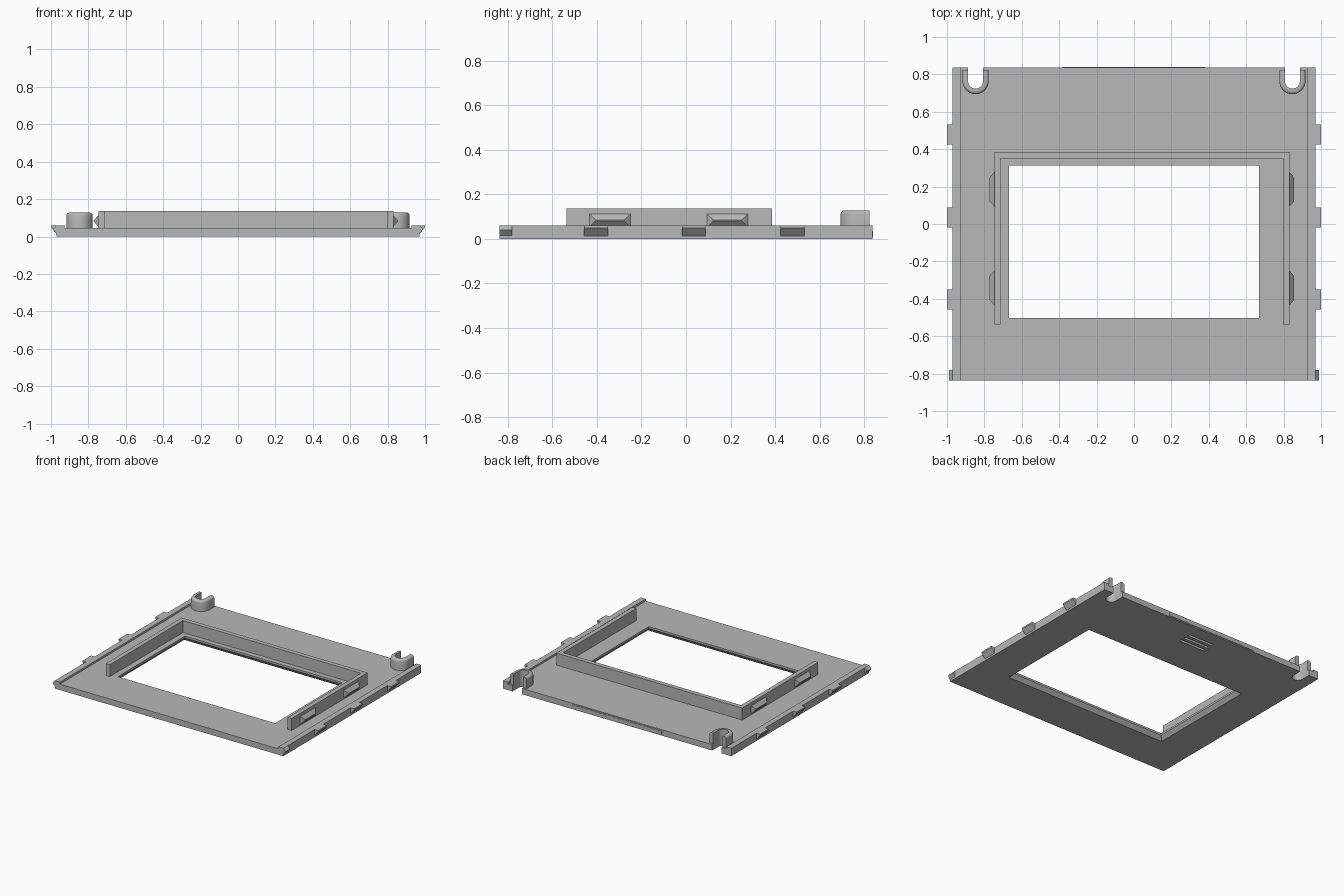
import bpy, bmesh, math
from mathutils import Vector

cube = bpy.data.objects.get("Cube")
if cube:
    bpy.data.objects.remove(cube, do_unlink=True)

grey = bpy.data.materials.new("light_grey_plastic")
grey.use_nodes = True
colour = (0.48, 0.48, 0.48, 1)
grey.diffuse_color = colour
grey.node_tree.nodes["Principled BSDF"].inputs["Base Color"].default_value = colour

HALF_X, HALF_Y = 0.97, 0.836
TOP = 0.045          # plate top
RAIL_TOP = 0.06
HOOK_X, HOOK_Y = 0.847, 0.764


def finish(name, bm):
    bmesh.ops.recalc_face_normals(bm, faces=bm.faces)
    mesh = bpy.data.meshes.new(name)
    bm.to_mesh(mesh)
    bm.free()
    mesh.materials.append(grey)
    ob = bpy.data.objects.new(name, mesh)
    bpy.context.collection.objects.link(ob)
    return ob


def loft(name, lower, upper):
    """Solid between two matching outlines of 3D points."""
    bm = bmesh.new()
    a = [bm.verts.new(p) for p in lower]
    b = [bm.verts.new(p) for p in upper]
    bm.faces.new(a)
    bm.faces.new(b)
    for i in range(len(a)):
        j = (i + 1) % len(a)
        bm.faces.new((a[i], a[j], b[j], b[i]))
    return finish(name, bm)


def rect(x0, x1, y0, y1, z):
    return [(x0, y0, z), (x1, y0, z), (x1, y1, z), (x0, y1, z)]


def box(name, x0, x1, y0, y1, z0, z1):
    return loft(name, rect(x0, x1, y0, y1, z0), rect(x0, x1, y0, y1, z1))


def prism(name, outline, z0, z1):
    return loft(name, [(x, y, z0) for x, y in outline], [(x, y, z1) for x, y in outline])


def arc(cx, r, steps=20):
    """Half circle bulging toward the front, from left to right."""
    return [(cx - r * math.cos(math.pi * i / steps), HOOK_Y - r * math.sin(math.pi * i / steps))
            for i in range(steps + 1)]


def cut(ob, cutters):
    for c in cutters:
        mod = ob.modifiers.new("cut", "BOOLEAN")
        mod.operation, mod.solver, mod.object = "DIFFERENCE", "EXACT", c
    bpy.context.view_layer.update()
    mesh = bpy.data.meshes.new_from_object(ob.evaluated_get(bpy.context.evaluated_depsgraph_get()))
    ob.modifiers.clear()
    ob.data = mesh
    for c in cutters:
        bpy.data.objects.remove(c, do_unlink=True)


# Base plate with window, flared window underside, hook notches and blind vent slots
plate = box("base_plate", -HALF_X, HALF_X, -HALF_Y, HALF_Y, 0, TOP)
WX, WY0, WY1, FLARE = 0.668, -0.503, 0.312, 0.025
cutters = [
    box("window_cutter", -WX, WX, WY0, WY1, -0.1, 0.1),
    loft("flare_cutter",
         rect(-WX - 2 * FLARE, WX + 2 * FLARE, WY0 - 2 * FLARE, WY1 + 2 * FLARE, -0.03),
         rect(-WX, WX, WY0, WY1, 0.03)),
]
for s in (-1, 1):
    cx = s * HOOK_X
    notch = arc(cx, 0.04) + [(cx + 0.04, 0.9), (cx - 0.04, 0.9)]
    cutters.append(prism("notch_cutter", notch, -0.1, 0.1))
for i in (-1, 0, 1):
    y = 0.68 + i * 0.045
    cutters.append(box("vent_cutter", -0.11, 0.11, y - 0.01, y + 0.01, -0.05, 0.02))
cut(plate, cutters)

# Thin strip on the back edge
box("back_edge_strip", -0.38, 0.38, HALF_Y - 0.01, HALF_Y + 0.004, 0.008, 0.036)

# Walls around the window, open at the front
WALL_TOP, WALL_L, WALL_R = 0.137, -0.747, 0.831
FRONT, BACK, T = -0.536, 0.385, 0.034
prism("window_wall",
      [(WALL_L, FRONT), (WALL_L, BACK), (WALL_R, BACK), (WALL_R, FRONT),
       (WALL_R - T, FRONT), (WALL_R - T, BACK - T), (WALL_L + T, BACK - T), (WALL_L + T, FRONT)],
      TOP - 0.005, WALL_TOP)

# Tapered snap ridges on the outside of the walls
for side, x, s in (("right", WALL_L, -1), ("left", WALL_R, 1)):
    for end, y in (("front", -0.342), ("back", 0.186)):
        w, tip = 0.092, 0.064
        base = [(x, y - w, 0.053), (x, y + w, 0.053), (x, y + w, 0.113), (x, y - w, 0.113)]
        ridge = [(x + s * 0.025, y + d, z) for d, z in
                 ((-tip, 0.081), (tip, 0.081), (tip, 0.085), (-tip, 0.085))]
        loft(f"snap_ridge_{end}_{side}", base, ridge)

for side, s in (("right", -1), ("left", 1)):
    # Raised side rail
    xs = sorted((s * 0.927, s * HALF_X))
    box(f"side_rail_{side}", *xs, -HALF_Y, HALF_Y, TOP - 0.005, RAIL_TOP)

    # Side tabs with a sloped underside
    inner = s * (HALF_X - 0.005)
    section = [(inner, RAIL_TOP), (s * 1.0, RAIL_TOP), (s * 1.0, 0.048), (s * HALF_X, 0.014), (inner, 0.014)]
    for i, y in enumerate((-0.404, 0.034, 0.478)):
        loft(f"side_tab_{i + 1}_{side}",
             [(x, y - 0.053, z) for x, z in section],
             [(x, y + 0.053, z) for x, z in section])

    # Small wedge tab at the front corner
    wedge = [(inner, RAIL_TOP), (s * HALF_X, RAIL_TOP), (s * 0.99, 0.04), (s * HALF_X, 0.016), (inner, 0.016)]
    loft(f"corner_tab_{side}",
         [(x, -HALF_Y, z) for x, z in wedge],
         [(x, -0.781, z) for x, z in wedge])

    # U-shaped hook with a rounded outer rim
    cx, end = s * HOOK_X, 0.823
    outer = [(cx - 0.07, end)] + arc(cx, 0.07) + [(cx + 0.07, end)]
    hole = [(cx + 0.04, end)] + arc(cx, 0.04)[::-1] + [(cx - 0.04, end)]
    hook = prism(f"hook_{side}", outer + hole, TOP - 0.005, 0.128)
    bm = bmesh.new()
    bm.from_mesh(hook.data)
    rim = []
    for e in bm.edges:
        mid = (e.verts[0].co + e.verts[1].co) / 2
        on_top = all(v.co.z > 0.12 for v in e.verts)
        dist = abs(mid.x - cx) if mid.y > HOOK_Y else (mid.xy - Vector((cx, HOOK_Y))).length
        if on_top and dist > 0.06:
            rim.append(e)
    bmesh.ops.bevel(bm, geom=rim, offset=0.016, segments=4, profile=0.5, affect="EDGES")
    bm.to_mesh(hook.data)
    bm.free()
    bpy.ops.object.select_all(action="DESELECT")
    hook.select_set(True)
    bpy.context.view_layer.objects.active = hook
    bpy.ops.object.shade_smooth_by_angle(angle=math.radians(35))
